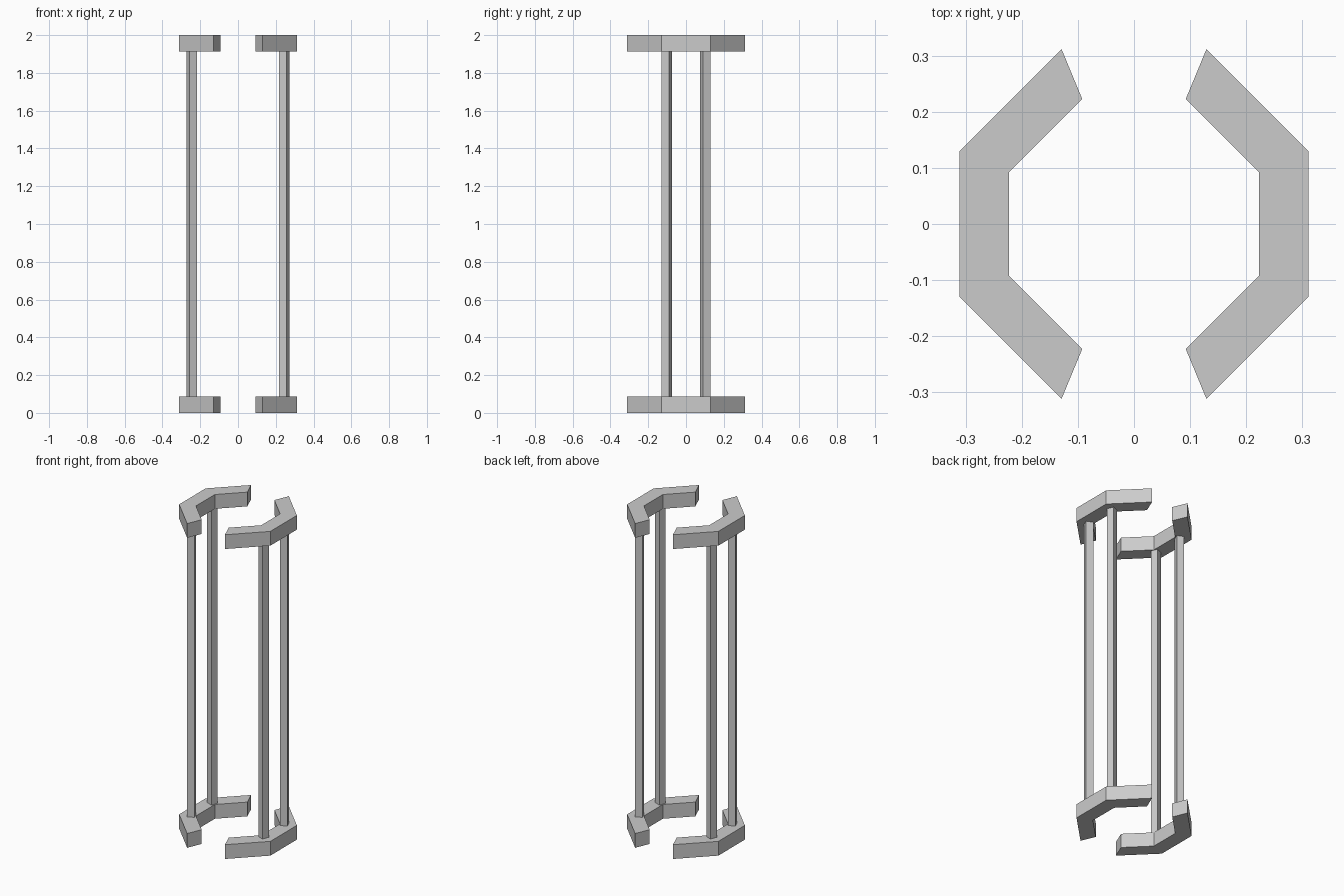
import bpy, bmesh
from math import radians, cos, sin

if "Cube" in bpy.data.objects:
    bpy.data.objects.remove(bpy.data.objects["Cube"])

R_OUT, R_IN = 0.337, 0.241     # octagon corner radii of the brackets
H, TOP = 0.088, 2.0            # bracket thickness, total height
POST_R, POST_W = 0.266, 0.043  # post distance from centre, post width


def new_object(name, bm):
    bmesh.ops.recalc_face_normals(bm, faces=bm.faces)
    mesh = bpy.data.meshes.new(name)
    bm.to_mesh(mesh)
    bm.free()
    obj = bpy.data.objects.new(name, mesh)
    bpy.context.collection.objects.link(obj)
    return obj


def bracket(name, facing, z):
    """Three sides of an octagonal ring, swept from a rectangular section."""
    bm = bmesh.new()
    section = [(R_IN, z), (R_OUT, z), (R_OUT, z + H), (R_IN, z + H)]
    loops = []
    for a in (-67.5, -22.5, 22.5, 67.5):
        t = radians(facing + a)
        loops.append([bm.verts.new((r * cos(t), r * sin(t), h)) for r, h in section])
    for a, b in zip(loops, loops[1:]):
        for i in range(4):
            j = (i + 1) % 4
            bm.faces.new((a[i], a[j], b[j], b[i]))
    bm.faces.new(loops[0])
    bm.faces.new(loops[-1])
    return new_object(name, bm)


def post(name, angle):
    """Square upright turned to face outwards at a bracket corner."""
    bm = bmesh.new()
    bmesh.ops.create_cube(bm, size=1)
    bmesh.ops.scale(bm, vec=(POST_W, POST_W, TOP - 2 * H), verts=bm.verts)
    obj = new_object(name, bm)
    t = radians(angle)
    obj.location = (POST_R * cos(t), POST_R * sin(t), TOP / 2)
    obj.rotation_euler.z = t
    return obj


# Two mirrored halves, each with a lower and upper bracket and two posts
for side, facing in (("right", 0), ("left", 180)):
    bracket(f"lower_bracket_{side}", facing, 0)
    bracket(f"upper_bracket_{side}", facing, TOP - H)
    for a in (-22.5, 22.5):
        depth = "front" if sin(radians(facing + a)) < 0 else "back"
        post(f"post_{depth}_{side}", facing + a)
